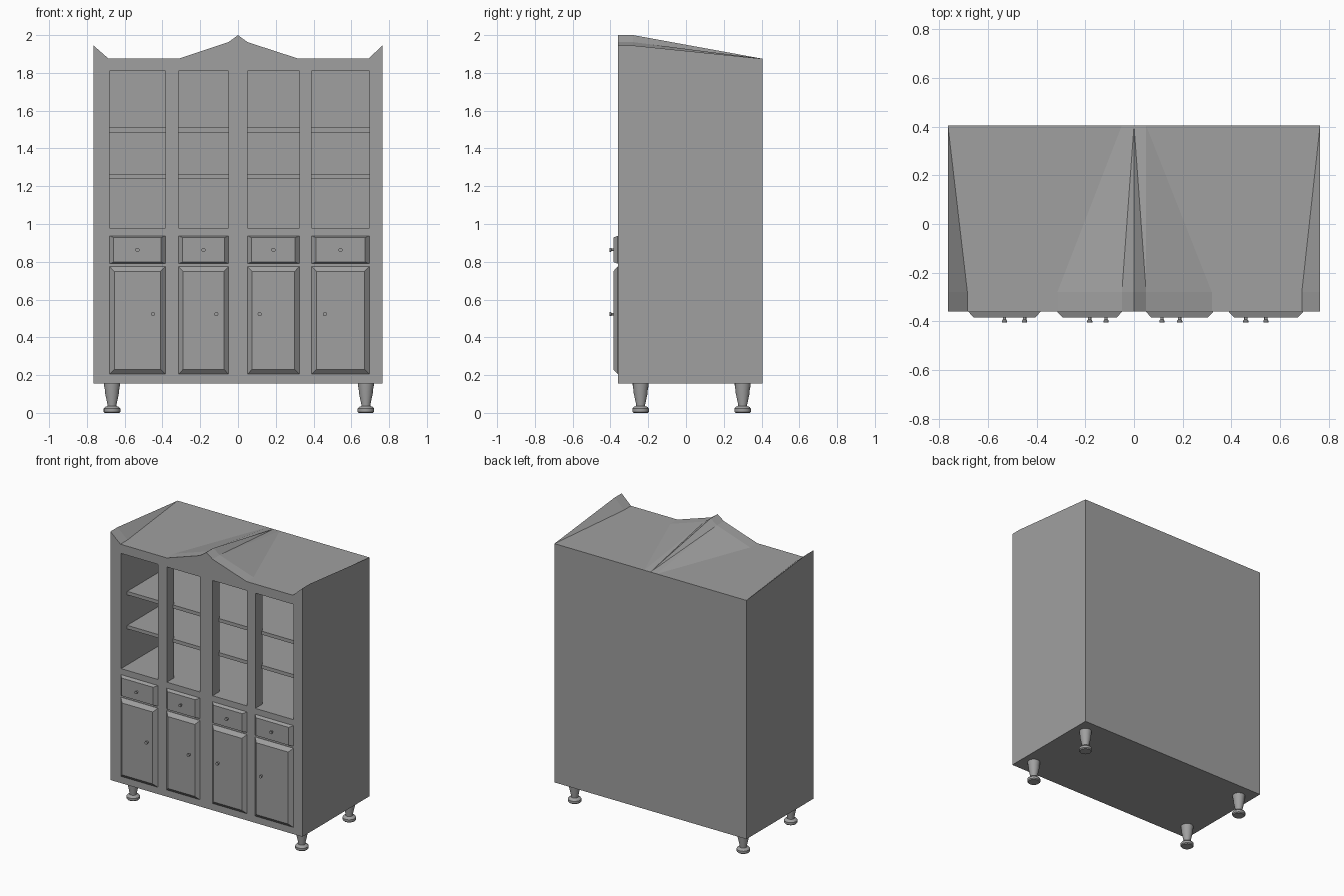
import bpy, bmesh, math
from mathutils import Matrix, Vector

old = bpy.data.objects.get("Cube")
if old:
    bpy.data.objects.remove(old, do_unlink=True)

grey = bpy.data.materials.new("plain grey")
grey.use_nodes = True
COLOR = (0.35, 0.35, 0.35, 1)
grey.diffuse_color = COLOR
grey.node_tree.nodes["Principled BSDF"].inputs["Base Color"].default_value = COLOR

FRONT, FRAME_BACK, BACK = -0.36, -0.28, 0.405
BOTTOM, EAVES = 0.155, 1.875
COLUMNS = [(-0.68, -0.385), (-0.315, -0.05), (0.05, 0.325), (0.39, 0.695)]


def finish(name, bm):
    bmesh.ops.recalc_face_normals(bm, faces=bm.faces)
    mesh = bpy.data.meshes.new(name)
    bm.to_mesh(mesh)
    bm.free()
    mesh.materials.append(grey)
    obj = bpy.data.objects.new(name, mesh)
    bpy.context.collection.objects.link(obj)
    return obj


def loft(name, rings):
    """Closed solid through equal-length rings of points."""
    bm = bmesh.new()
    loops = [[bm.verts.new(p) for p in ring] for ring in rings]
    n = len(loops[0])
    for a, b in zip(loops, loops[1:]):
        for i in range(n):
            j = (i + 1) % n
            bm.faces.new((a[i], a[j], b[j], b[i]))
    bm.faces.new(loops[0])
    bm.faces.new(loops[-1][::-1])
    bmesh.ops.recalc_face_normals(bm, faces=bm.faces)
    return finish(name, bm)


def rect(x0, x1, z0, z1, y):
    return [(x0, y, z0), (x1, y, z0), (x1, y, z1), (x0, y, z1)]


def box(name, x0, x1, y0, y1, z0, z1):
    return loft(name, [rect(x0, x1, z0, z1, y0), rect(x0, x1, z0, z1, y1)])


def turned(name, profile, sides, matrix):
    """Lathe a (radius, height) profile."""
    rings = [[matrix @ Vector((r * math.cos(t), r * math.sin(t), h))
              for t in (2 * math.pi * k / sides for k in range(sides))]
             for r, h in profile]
    obj = loft(name, rings)
    bpy.ops.object.select_all(action="DESELECT")
    obj.select_set(True)
    bpy.context.view_layer.objects.active = obj
    bpy.ops.object.shade_smooth_by_angle(angle=math.radians(35))
    return obj


def cut(target, cutter):
    mod = target.modifiers.new("cut", "BOOLEAN")
    mod.operation, mod.solver, mod.object = "DIFFERENCE", "EXACT", cutter
    cutter.hide_render = True
    bpy.context.view_layer.objects.active = target
    bpy.ops.object.modifier_apply(modifier=mod.name)
    bpy.data.objects.remove(cutter, do_unlink=True)


# Carcass: shaped crest at the front, roof falling to a straight back edge
crest = [(0.765, 1.945), (0.69, EAVES), (0.32, EAVES), (0.05, 1.963), (0, 2),
         (-0.05, 1.963), (-0.315, EAVES), (-0.685, EAVES), (-0.765, 1.945)]
base = [(-0.765, BOTTOM), (0.765, BOTTOM)]
front_outline = base + crest
back_outline = base + [(x, EAVES) for x, z in crest]
cabinet = loft("cabinet_body", [
    [(x, FRONT, z) for x, z in front_outline],
    [(x, FRAME_BACK, z) for x, z in front_outline],
    [(x, BACK, z) for x, z in back_outline]])
bm = bmesh.new()
bm.from_mesh(cabinet.data)
bmesh.ops.triangulate(bm, faces=bm.faces)
bm.to_mesh(cabinet.data)
bm.free()

# One open compartment behind four front openings
left, right = COLUMNS[0][0], COLUMNS[-1][1]
cut(cabinet, box("cavity_cutter", left, right, FRAME_BACK, 0.33, 0.98, 1.81))
for x0, x1 in COLUMNS:
    cut(cabinet, box("opening_cutter", x0, x1, -0.5, FRAME_BACK + 0.02, 0.98, 1.81))

# Full-width shelves
for name, z in (("lower_shelf", 1.24), ("upper_shelf", 1.485)):
    box(name, left - 0.01, right + 0.01, FRAME_BACK - 0.01, 0.34, z, z + 0.025)


# Raised fronts and their knobs
def panel(name, x0, x1, z0, z1, inset_x, inset_z):
    loft(name, [rect(x0, x1, z0, z1, FRONT + 0.002), rect(x0, x1, z0, z1, FRONT - 0.002),
                rect(x0 + inset_x, x1 - inset_x, z0 + inset_z, z1 - inset_z, -0.385)])


def knob(name, x, z):
    place = Matrix.Translation((x, -0.383, z)) @ Matrix.Rotation(math.pi / 2, 4, "X")
    turned(name, [(0.007, 0), (0.007, 0.01), (0.011, 0.015), (0.011, 0.022)], 12, place)


door_knobs = [-0.45, -0.115, 0.115, 0.46]
for i, (x0, x1) in enumerate(COLUMNS):
    panel(f"drawer_front_{i + 1}", x0, x1, 0.79, 0.937, 0.022, 0.009)
    panel(f"door_{i + 1}", x0, x1, 0.205, 0.775, 0.025, 0.026)
    knob(f"drawer_knob_{i + 1}", (x0 + x1) / 2, 0.863)
    knob(f"door_knob_{i + 1}", door_knobs[i], 0.523)

# Turned feet
leg = [(0.038, 0), (0.044, 0.006), (0.044, 0.022), (0.036, 0.032), (0.024, 0.036),
       (0.024, 0.045), (0.037, 0.105), (0.037, 0.118), (0.042, 0.145), (0.042, 0.158)]
for side, x in (("right", -0.667), ("left", 0.677)):
    for end, y in (("front", -0.24), ("back", 0.3)):
        turned(f"{end}_{side}_leg", leg, 20, Matrix.Translation((x, y, 0)))
